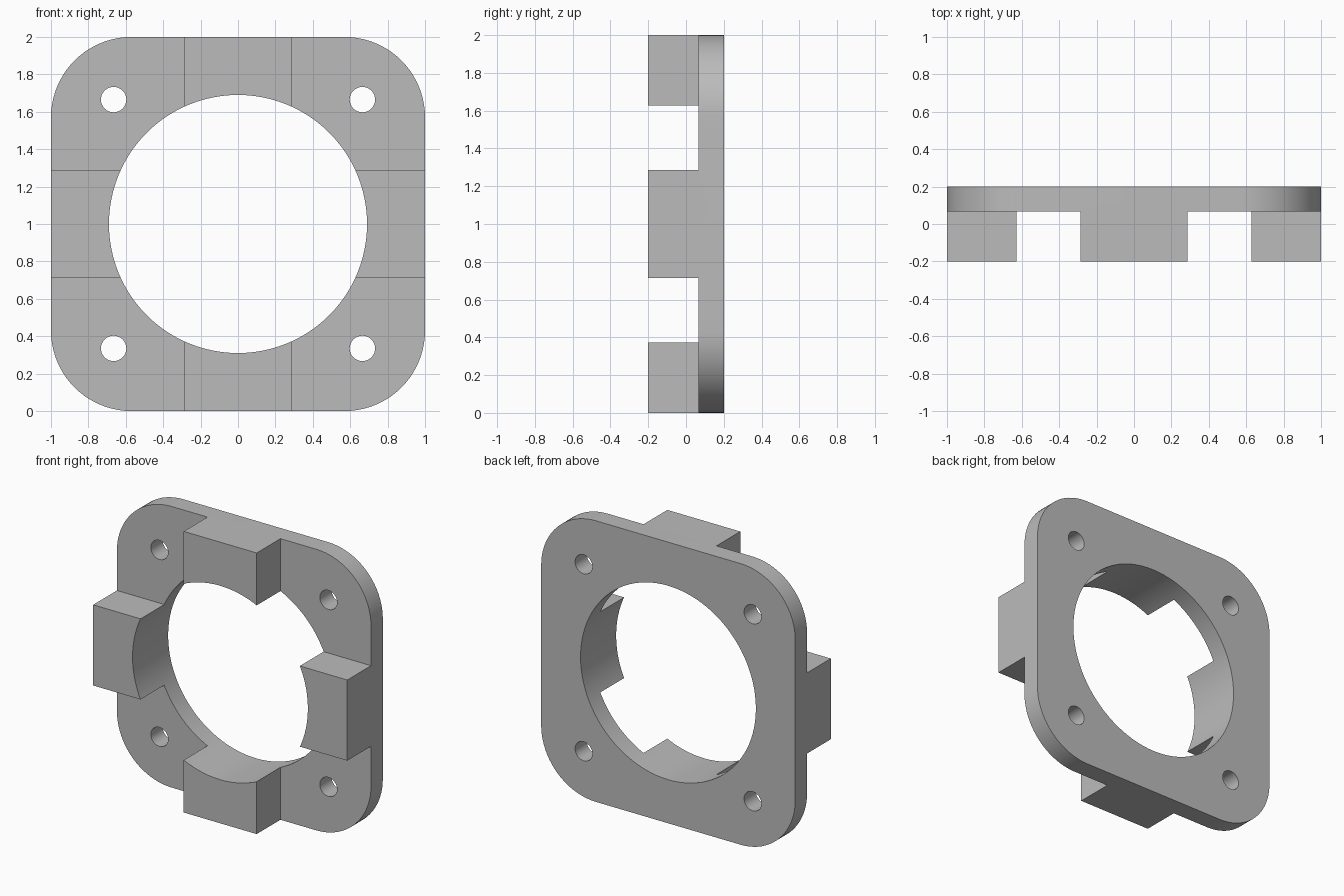
import bpy
import bmesh
from math import cos, sin, pi, radians
from mathutils import Matrix, Vector

cube = bpy.data.objects.get("Cube")
if cube:
    bpy.data.objects.remove(cube, do_unlink=True)

FRONT, STEP, BACK = -0.2, 0.067, 0.2   # depths along y
HALF, CORNER = 1.0, 0.43               # outline half size and corner radius
TAB = 0.287                            # half width of each raised tab
BORE, HOLE, HOLE_POS = 0.69, 0.068, 0.665

grey = bpy.data.materials.new("plain grey")
grey.use_nodes = True
colour = (0.5, 0.5, 0.5, 1)
grey.diffuse_color = colour
grey.node_tree.nodes["Principled BSDF"].inputs["Base Color"].default_value = colour


def prism(name, outline, y0, y1):
    """Extrude an x-z outline from y0 to y1."""
    bm = bmesh.new()
    face = bm.faces.new([bm.verts.new((x, y0, z)) for x, z in outline])
    extruded = bmesh.ops.extrude_face_region(bm, geom=[face])["geom"]
    verts = [g for g in extruded if isinstance(g, bmesh.types.BMVert)]
    bmesh.ops.translate(bm, verts=verts, vec=(0, y1 - y0, 0))
    bmesh.ops.recalc_face_normals(bm, faces=bm.faces)
    mesh = bpy.data.meshes.new(name)
    bm.to_mesh(mesh)
    bm.free()
    mesh.materials.append(grey)
    obj = bpy.data.objects.new(name, mesh)
    bpy.context.collection.objects.link(obj)
    return obj


def arc(cx, cz, radius, start, sweep, steps):
    return [(cx + radius * cos(start + sweep * i / steps),
             cz + radius * sin(start + sweep * i / steps)) for i in range(steps + 1)]


def cut(target, cutter):
    """Subtract the cutter, then discard it."""
    mod = target.modifiers.new("cut", "BOOLEAN")
    mod.operation = "DIFFERENCE"
    mod.solver = "EXACT"
    mod.object = cutter
    bpy.context.view_layer.objects.active = target
    bpy.ops.object.modifier_apply(modifier=mod.name)
    bpy.data.objects.remove(cutter, do_unlink=True)


# Rounded square block, full depth
signs = [(1, 1), (-1, 1), (-1, -1), (1, -1)]
inset = HALF - CORNER
outline = []
for i, (sx, sz) in enumerate(signs):
    outline += arc(sx * inset, HALF + sz * inset, CORNER, i * pi / 2, pi / 2, 20)
plate = prism("mounting_plate", outline, FRONT, BACK)

# Corner recesses leave four raised tabs on the front
for sx, sz in signs:
    near, far = TAB, HALF + 0.2
    box = [(sx * x, HALF + sz * z)
           for x, z in ((near, near), (far, near), (far, far), (near, far))]
    cut(plate, prism("recess_cutter", box, FRONT - 0.2, STEP))

# Central bore and four screw holes
cut(plate, prism("bore_cutter", arc(0, HALF, BORE, 0, 2 * pi, 96)[:-1],
                 FRONT - 0.2, BACK + 0.2))
for sx, sz in signs:
    circle = arc(sx * HOLE_POS, HALF + sz * HOLE_POS, HOLE, 0, 2 * pi, 32)[:-1]
    cut(plate, prism("screw_hole_cutter", circle, FRONT - 0.2, BACK + 0.2))

# Smooth the curved walls, keep the edges crisp
bpy.ops.object.select_all(action="DESELECT")
plate.select_set(True)
bpy.context.view_layer.objects.active = plate
bpy.ops.object.shade_smooth_by_angle(angle=radians(30))
